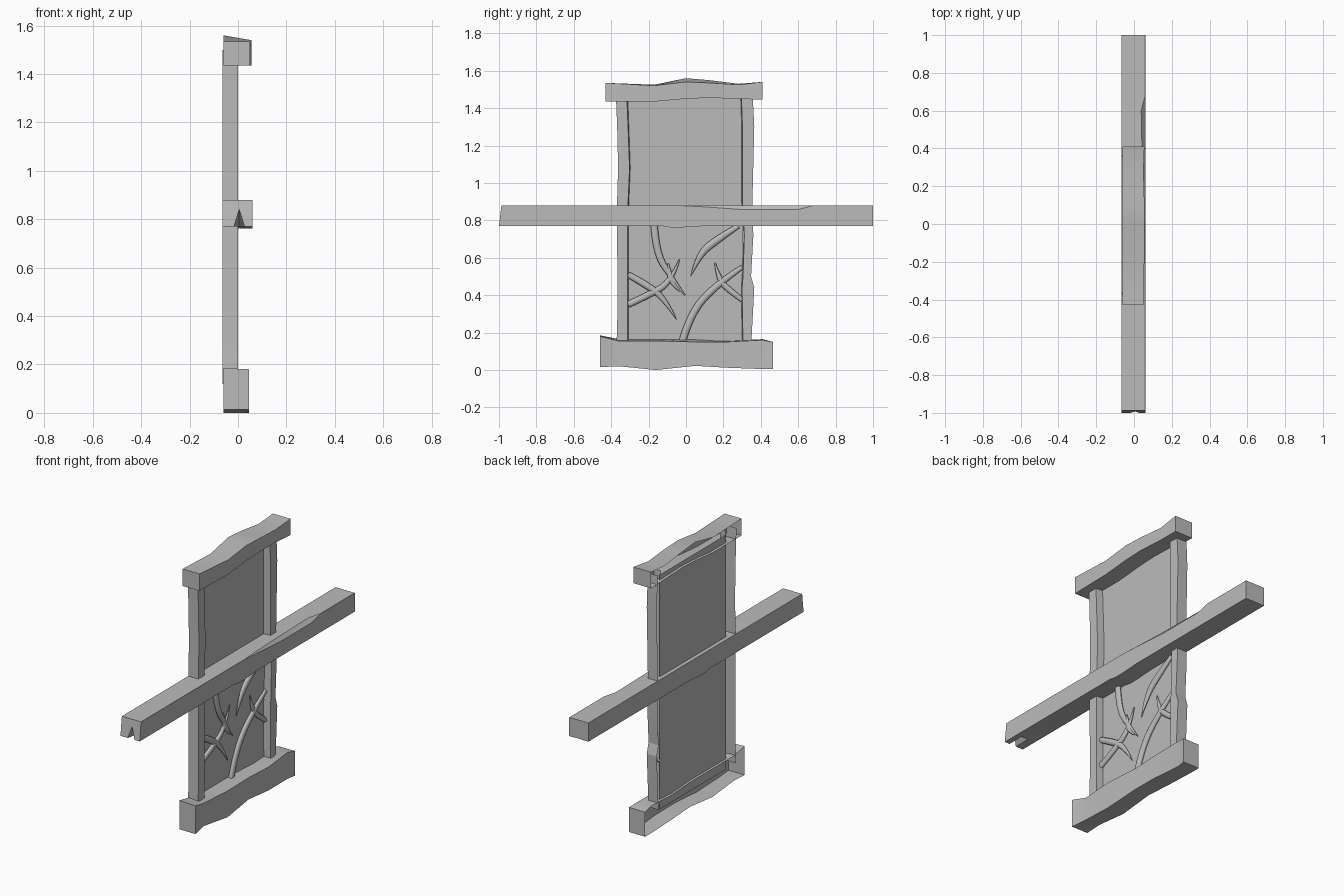
import bpy
import bmesh
import math

if "Cube" in bpy.data.objects:
    bpy.data.objects.remove(bpy.data.objects["Cube"], do_unlink=True)

COLOUR = (0.5, 0.5, 0.5, 1.0)
grey = bpy.data.materials.new("plain_grey")
grey.use_nodes = True
grey.diffuse_color = COLOUR
grey.node_tree.nodes["Principled BSDF"].inputs["Base Color"].default_value = COLOUR

BACK = -0.065      # rear plane of the frame
PANEL_X = -0.042   # plane of the thin panel


def loft(name, sections, closed=True, caps=True, smooth=35):
    """Skin a list of equal-length cross-sections."""
    bm = bmesh.new()
    rings = [[bm.verts.new(p) for p in s] for s in sections]
    n = len(rings[0])
    for a, b in zip(rings, rings[1:]):
        for i in range(n if closed else n - 1):
            j = (i + 1) % n
            bm.faces.new((a[i], a[j], b[j], b[i]))
    if caps:
        bm.faces.new(rings[0])
        bm.faces.new(rings[-1])
    bmesh.ops.recalc_face_normals(bm, faces=bm.faces)
    me = bpy.data.meshes.new(name)
    bm.to_mesh(me)
    bm.free()
    me.materials.append(grey)
    me.shade_smooth()
    me.set_sharp_from_angle(angle=math.radians(smooth))
    ob = bpy.data.objects.new(name, me)
    bpy.context.collection.objects.link(ob)
    return ob


def rough_log(name, stations):
    """Wavy beam, open at the rear: y, bottom, front top, rear top, front x."""
    loft(name, [[(-0.06, y, lo), (fx, y, lo), (fx, y, hi), (-0.06, y, rear)]
                for y, lo, hi, rear, fx in stations], closed=False)


# Top and bottom beams
rough_log("top_beam", [
    (-0.43, 1.435, 1.535, 1.535, 0.05),
    (-0.17, 1.435, 1.52, 1.525, 0.055),
    (0.0, 1.45, 1.54, 1.56, 0.055),
    (0.12, 1.455, 1.535, 1.55, 0.055),
    (0.28, 1.45, 1.525, 1.53, 0.05),
    (0.41, 1.445, 1.54, 1.54, 0.055),
])
rough_log("bottom_beam", [
    (-0.46, 0.015, 0.18, 0.185, 0.045),
    (-0.36, 0.02, 0.155, 0.165, 0.03),
    (-0.16, 0.0, 0.155, 0.165, 0.045),
    (0.05, 0.022, 0.15, 0.165, 0.035),
    (0.22, 0.012, 0.15, 0.155, 0.045),
    (0.41, 0.005, 0.16, 0.165, 0.035),
    (0.465, 0.005, 0.15, 0.15, 0.045),
])


# Long cross beam, with a split at one end and a worn upper edge
def bar_section(y, split, drop, inset, low=0.77, lean=0.0):
    top = 0.88
    pts = [(BACK, low), (-0.017, low), (0.005, low + split), (0.027, low),
           (0.06, low), (0.06, top - drop), (0.06 - inset, top), (BACK, top)]
    return [(x, y + lean * (z - low), z) for x, z in pts]


loft("cross_beam", [
    bar_section(-1.0, 0.07, 0.001, 0.001, lean=0.12),
    bar_section(-0.9, 0.001, 0.001, 0.001),
    bar_section(-0.13, 0.001, 0.001, 0.001),
    bar_section(-0.08, 0.001, 0.001, 0.001, 0.762),
    bar_section(-0.03, 0.001, 0.001, 0.001, 0.762),
    bar_section(0.1, 0.001, 0.008, 0.008),
    bar_section(0.3, 0.001, 0.022, 0.016),
    bar_section(0.6, 0.001, 0.022, 0.022),
    bar_section(0.68, 0.001, 0.001, 0.001),
    bar_section(1.0, 0.001, 0.001, 0.001),
], smooth=15)


# Side posts, open at the rear: height, outer y, inner y
def post(name, stations):
    loft(name, [[(BACK, outer, z), (0.0, outer, z), (0.0, inner, z),
                 (PANEL_X, inner * 0.985, z)] for z, outer, inner in stations],
         closed=False, caps=False, smooth=15)


post("right_post", [(0.12, -0.372, -0.312), (0.35, -0.365, -0.312),
                    (0.85, -0.37, -0.312), (1.08, -0.363, -0.302),
                    (1.3, -0.368, -0.31), (1.5, -0.376, -0.318)])
post("left_post", [(0.12, 0.348, 0.305), (0.44, 0.365, 0.3),
                   (0.5, 0.348, 0.305), (0.72, 0.36, 0.312),
                   (0.9, 0.355, 0.302), (1.3, 0.365, 0.302),
                   (1.5, 0.355, 0.295)])

# Thin panel between the posts
loft("panel", [[(PANEL_X, -0.31, z), (PANEL_X, 0.305, z)] for z in (0.1, 1.48)],
     closed=False, caps=False)

# Raised grass blades: path in y and z, width along the path
BLADES = [
    ([(-0.17, 0.77), (-0.16, 0.64), (-0.1, 0.52), (-0.005, 0.4)], (1.2, 1.2, 1, 0.15)),
    ([(0.28, 0.77), (0.17, 0.70), (0.07, 0.62), (0.025, 0.5)], (0.8, 1.3, 1.2, 0.1)),
    ([(-0.31, 0.51), (-0.22, 0.46), (-0.12, 0.39), (-0.05, 0.27)], (1, 1.2, 1, 0.1)),
    ([(-0.31, 0.35), (-0.2, 0.4), (-0.08, 0.47), (-0.035, 0.59)], (1.1, 1.1, 1, 0.2)),
    ([(-0.02, 0.15), (0.02, 0.29), (0.14, 0.44), (0.3, 0.55)], (1.2, 1.2, 1.2, 0.8)),
    ([(0.155, 0.575), (0.175, 0.48), (0.24, 0.42), (0.3, 0.375)], (0.2, 1, 1, 0.8)),
    ([(-0.095, 0.57), (-0.09, 0.51), (-0.07, 0.46), (-0.03, 0.42)], (0.2, 1, 0.9, 0.2)),
]
for k, (path, widths) in enumerate(BLADES):
    cu = bpy.data.curves.new(f"grass_blade_{k + 1}", "CURVE")
    cu.dimensions = "3D"
    cu.bevel_depth = 0.016
    cu.bevel_resolution = 2
    cu.use_fill_caps = True
    sp = cu.splines.new("NURBS")
    sp.points.add(len(path) - 1)
    for pt, (y, z), w in zip(sp.points, path, widths):
        pt.co = (0, y, z, 1)
        pt.radius = w
    sp.order_u = 3
    sp.use_endpoint_u = True
    sp.resolution_u = 6
    cu.materials.append(grey)
    ob = bpy.data.objects.new(cu.name, cu)
    ob.scale.x = 0.7
    ob.location.x = PANEL_X + 0.012
    bpy.context.collection.objects.link(ob)
